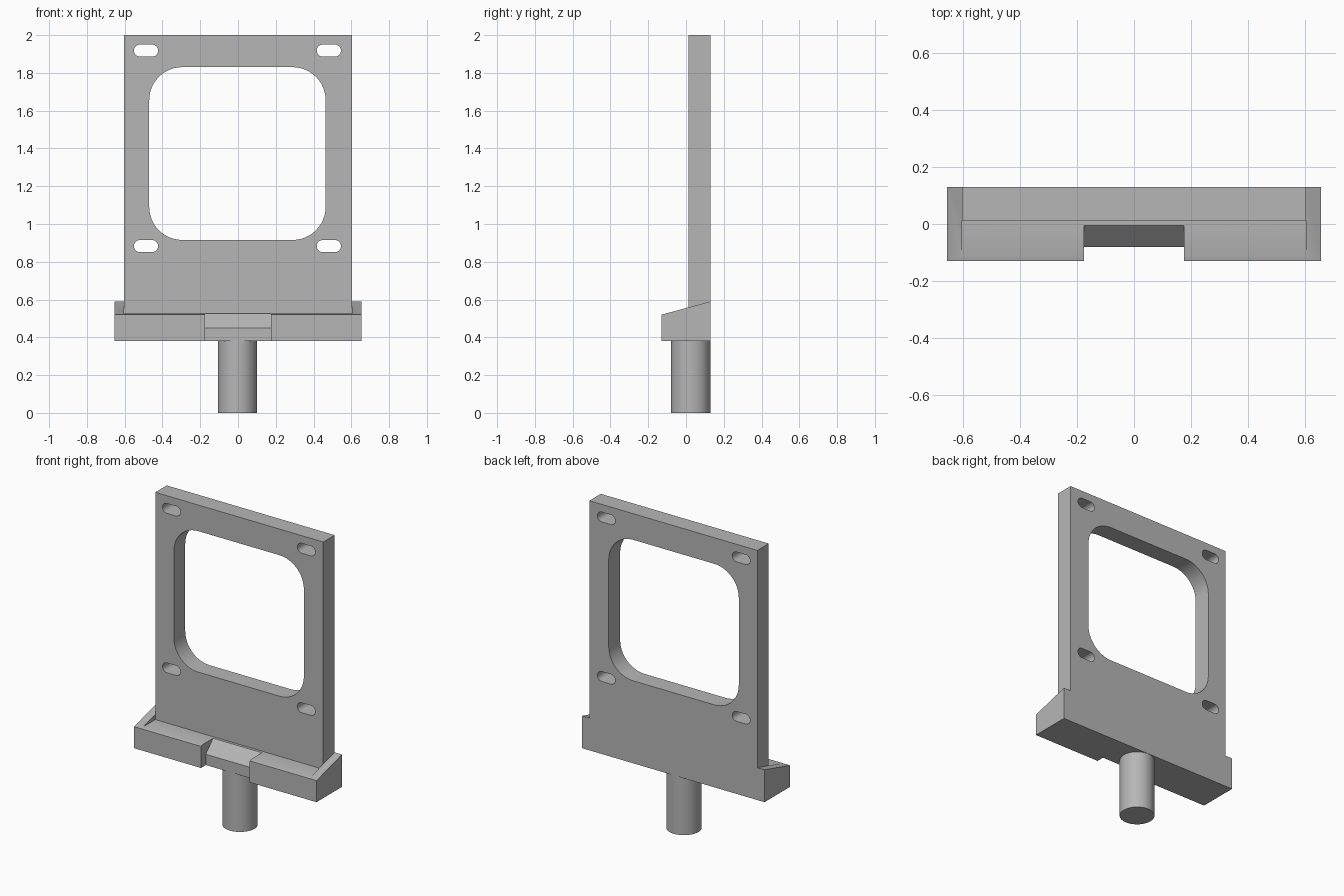
import bpy, bmesh
from math import cos, sin, pi, radians

cube = bpy.data.objects.get("Cube")
if cube:
    bpy.data.objects.remove(cube, do_unlink=True)

grey = bpy.data.materials.new("mid_grey")
grey.use_nodes = True
colour = (0.47, 0.47, 0.47, 1)
grey.diffuse_color = colour
grey.node_tree.nodes["Principled BSDF"].inputs["Base Color"].default_value = colour


def prism(name, outline, offset):
    """Extrude a closed 3D outline by an offset vector."""
    bm = bmesh.new()
    face = bm.faces.new([bm.verts.new(p) for p in outline])
    ext = bmesh.ops.extrude_face_region(bm, geom=[face])
    moved = [v for v in ext["geom"] if isinstance(v, bmesh.types.BMVert)]
    bmesh.ops.translate(bm, verts=moved, vec=offset)
    bmesh.ops.recalc_face_normals(bm, faces=bm.faces)
    mesh = bpy.data.meshes.new(name)
    bm.to_mesh(mesh)
    bm.free()
    mesh.materials.append(grey)
    obj = bpy.data.objects.new(name, mesh)
    bpy.context.collection.objects.link(obj)
    return obj


def side_prism(name, profile, half_width):
    """Extrude a y-z profile symmetrically across x."""
    return prism(name, [(-half_width, y, z) for y, z in profile], (2 * half_width, 0, 0))


def rounded_cutter(name, x, z, width, height, radius, steps):
    """Rounded rectangle running through the plate along y."""
    points = []
    corners = ((1, 1), (-1, 1), (-1, -1), (1, -1))
    for quarter, (sx, sz) in enumerate(corners):
        cx = x + sx * (width / 2 - radius)
        cz = z + sz * (height / 2 - radius)
        for i in range(steps + 1):
            a = (quarter + i / steps) * pi / 2
            points.append((cx + radius * cos(a), -0.3, cz + radius * sin(a)))
    return prism(name, points, (0, 0.6, 0))


def combine(target, tool, operation):
    """Apply a boolean and discard the tool object."""
    tool.hide_render = True
    mod = target.modifiers.new("boolean", "BOOLEAN")
    mod.operation, mod.object, mod.solver = operation, tool, "EXACT"
    bpy.context.view_layer.objects.active = target
    bpy.ops.object.modifier_apply(modifier=mod.name)
    bpy.data.objects.remove(tool, do_unlink=True)


def smooth(obj):
    bpy.ops.object.select_all(action="DESELECT")
    obj.select_set(True)
    bpy.context.view_layer.objects.active = obj
    bpy.ops.object.shade_smooth_by_angle(angle=radians(30))


BACK, FRONT, BOTTOM, FLOOR = 0.13, -0.13, 0.38, 0.525

# Foot block with sloping ends, a level shelf and a bevelled front notch
frame = side_prism("mounting_frame", [(FRONT, BOTTOM), (BACK, BOTTOM),
                                      (BACK, 0.59), (FRONT, 0.52)], 0.655)
combine(frame, side_prism("shelf_cutter", [(-0.2, FLOOR), (0.2, FLOOR),
                                           (0.2, 0.7), (-0.2, 0.7)], 0.603), "DIFFERENCE")
combine(frame, side_prism("notch_cutter", [(-0.2, 0.3), (-0.08, 0.3), (-0.08, 0.45),
                                           (0.02, 0.55), (-0.2, 0.55)], 0.175), "DIFFERENCE")

# Upright plate with a large rounded window and four slots
plate = side_prism("plate", [(0.013, 0.45), (BACK, 0.45), (BACK, 2), (0.013, 2)], 0.603)
combine(plate, rounded_cutter("window_cutter", -0.003, 1.373, 0.934, 0.915, 0.175, 12),
        "DIFFERENCE")
for x in (-0.487, 0.481):
    for z in (0.883, 1.918):
        combine(plate, rounded_cutter("slot_cutter", x, z, 0.128, 0.064, 0.0315, 8),
                "DIFFERENCE")
combine(frame, plate, "UNION")
smooth(frame)

# Round peg under the foot
bpy.ops.mesh.primitive_cylinder_add(vertices=64, radius=0.104, depth=BOTTOM,
                                    location=(-0.003, 0.025, BOTTOM / 2))
peg = bpy.context.object
peg.name = "mounting_peg"
peg.data.materials.append(grey)
smooth(peg)
